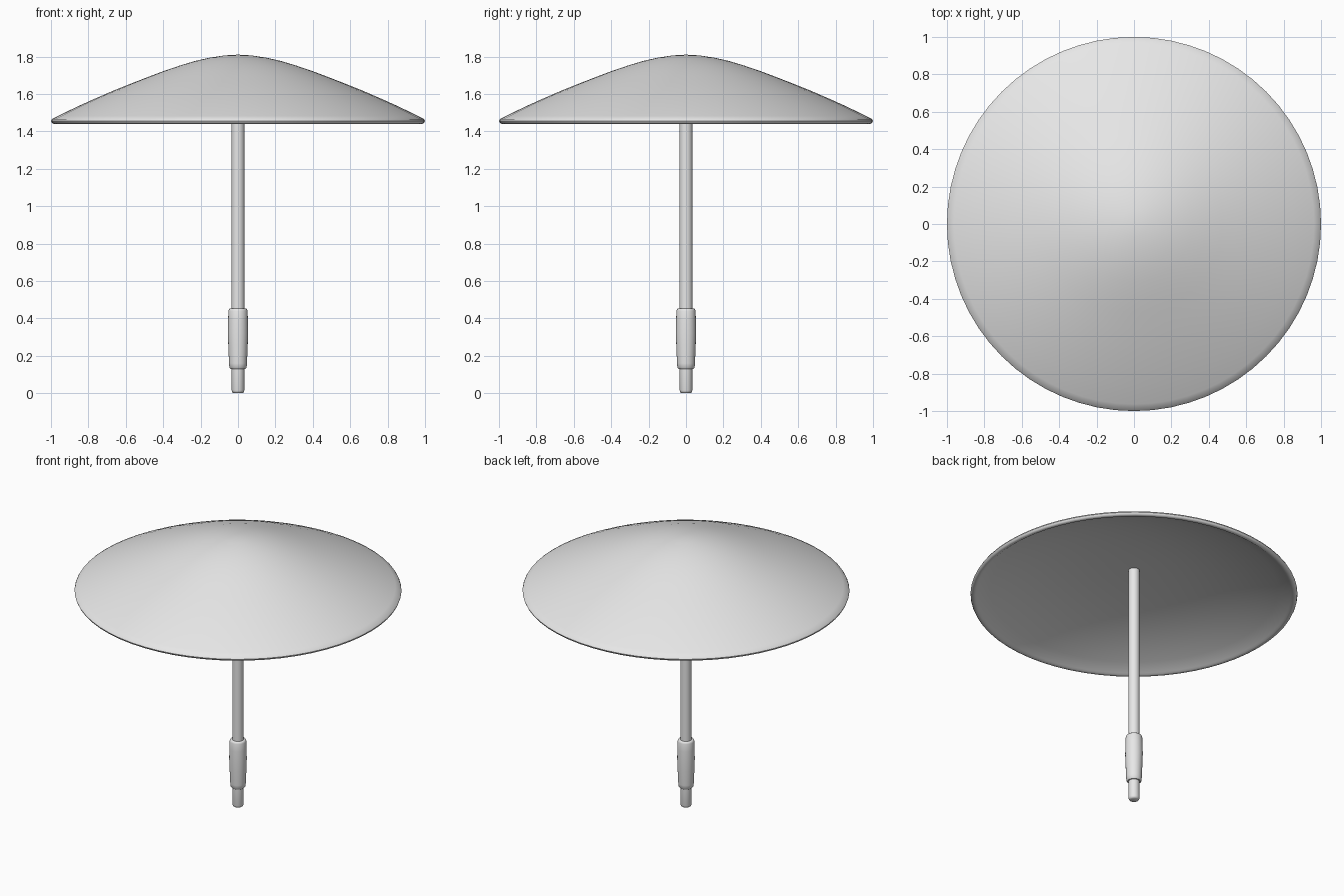
import bpy, bmesh, math

cube = bpy.data.objects.get("Cube")
if cube:
    bpy.data.objects.remove(cube, do_unlink=True)

grey = bpy.data.materials.new("light_grey")
grey.use_nodes = True
grey.diffuse_color = (0.8, 0.8, 0.8, 1)
grey.node_tree.nodes["Principled BSDF"].inputs["Base Color"].default_value = (0.8, 0.8, 0.8, 1)


def lathe(name, profile, sides):
    """Spin an (r, z) profile, listed from bottom to top on its outside, round z."""
    bm = bmesh.new()
    verts = [bm.verts.new((r, 0, z)) for r, z in profile]
    edges = [bm.edges.new(pair) for pair in zip(verts, verts[1:])]
    bmesh.ops.spin(bm, geom=verts + edges, cent=(0, 0, 0), axis=(0, 0, 1),
                   angle=math.tau, steps=sides, use_duplicate=False)
    bmesh.ops.remove_doubles(bm, verts=bm.verts, dist=0.0005)
    bmesh.ops.recalc_face_normals(bm, faces=bm.faces)
    mesh = bpy.data.meshes.new(name)
    bm.to_mesh(mesh)
    bm.free()
    mesh.materials.append(grey)
    obj = bpy.data.objects.new(name, mesh)
    bpy.context.collection.objects.link(obj)
    bpy.ops.object.select_all(action="DESELECT")
    obj.select_set(True)
    bpy.context.view_layer.objects.active = obj
    bpy.ops.object.shade_smooth_by_angle(angle=math.radians(40))
    return obj


# Canopy: shallow hollow underside, rounded rim, bell-shaped top
inner = [(r, 1.45 + 0.17 * (1 - (r / 0.96) ** 2.4))
         for r in [0.96 * i / 12 for i in range(13)]]
rim = [(0.97, 1.443), (0.985, 1.44), (0.996, 1.446), (1.0, 1.456), (0.995, 1.465)]
outer = [(0.963, 1.482), (0.86, 1.532), (0.76, 1.577), (0.66, 1.62), (0.56, 1.66),
         (0.47, 1.695), (0.39, 1.725), (0.31, 1.752), (0.23, 1.776), (0.15, 1.794),
         (0.07, 1.806), (0, 1.81)]
lathe("canopy", inner + rim + outer, 64)

# Pole running into the canopy
lathe("pole", [(0, 0.4), (0.035, 0.4), (0.035, 1.66), (0, 1.66)], 24)

# Handle grip with a slight swell and softened ends
lathe("grip", [(0, 0.13), (0.04, 0.13), (0.046, 0.137), (0.048, 0.16), (0.052, 0.26),
               (0.054, 0.32), (0.053, 0.39), (0.051, 0.44), (0.048, 0.449),
               (0.044, 0.452), (0, 0.452)], 24)

# Tip below the grip
lathe("tip", [(0, 0), (0.024, 0), (0.031, 0.005), (0.034, 0.015), (0.034, 0.15),
              (0, 0.15)], 24)
